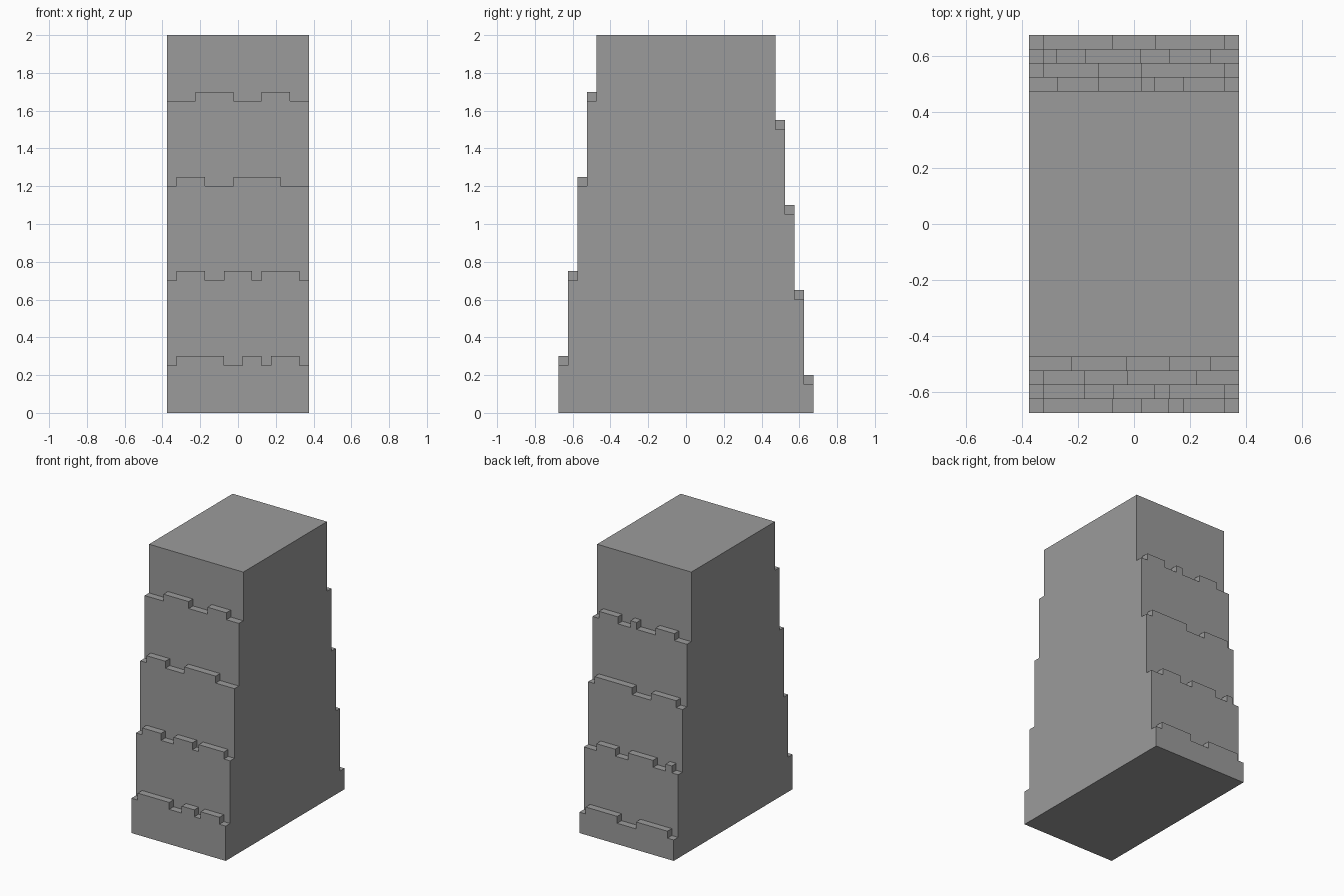
import bpy
import bmesh

cube = bpy.data.objects.get("Cube")
if cube:
    bpy.data.objects.remove(cube, do_unlink=True)

HALF_W = 0.375   # half width in x
CORE_Y = 0.475   # half depth of the top block
STEP = 0.05      # ledge depth and tooth height
HEIGHT = 2.0

# Layers from the outermost inwards: (ledge height, x ranges of raised teeth)
FRONT = [
    (0.25, [(-0.325, -0.075), (0.025, 0.125), (0.175, 0.325)]),
    (0.70, [(-0.325, -0.175), (-0.075, 0.075), (0.125, 0.325)]),
    (1.20, [(-0.325, -0.175), (-0.025, 0.225)]),
    (1.65, [(-0.225, -0.025), (0.125, 0.275)]),
]
BACK = [
    (0.15, [(-0.325, -0.075), (0.075, 0.325)]),
    (0.60, [(-0.325, -0.275), (-0.175, 0.025), (0.125, 0.275)]),
    (1.05, [(-0.325, -0.125), (0.025, 0.325)]),
    (1.50, [(-0.275, -0.125), (0.025, 0.075), (0.175, 0.325)]),
]


def toothed_edge(z, teeth):
    """Crenellated line across the wall as (x, z) points."""
    pts = [(-HALF_W, z)]
    for a, b in teeth:
        pts += [(a, z), (a, z + STEP), (b, z + STEP), (b, z)]
    return pts + [(HALF_W, z)]


def add_face(bm, pts):
    bm.faces.new([bm.verts.new(p) for p in pts])


def stepped_wall(bm, layers, side):
    """Wall faces and toothed ledges; returns the (y, z) silhouette."""
    lower = [(-HALF_W, 0), (HALF_W, 0)]
    outline = []
    edges = [toothed_edge(z, t) for z, t in layers]
    edges.append([(-HALF_W, HEIGHT), (HALF_W, HEIGHT)])
    for i, upper in enumerate(edges):
        y = side * (CORE_Y + STEP * (len(layers) - i))
        inner = y - side * STEP
        add_face(bm, [(x, y, z) for x, z in lower + upper[::-1]])
        if i < len(layers):
            for (xa, za), (xb, zb) in zip(upper, upper[1:]):
                add_face(bm, [(xa, y, za), (xb, y, zb),
                              (xb, inner, zb), (xa, inner, za)])
        outline += [(y, lower[0][1]), (y, upper[0][1])]
        lower = upper
    return outline


bm = bmesh.new()
front = stepped_wall(bm, FRONT, -1)
back = stepped_wall(bm, BACK, 1)

# Flat stepped sides
for x in (-HALF_W, HALF_W):
    add_face(bm, [(x, y, z) for y, z in front + back[::-1]])

# Top and underside
for z, y in ((HEIGHT, CORE_Y), (0, CORE_Y + STEP * len(FRONT))):
    add_face(bm, [(-HALF_W, -y, z), (HALF_W, -y, z),
                  (HALF_W, y, z), (-HALF_W, y, z)])

bmesh.ops.remove_doubles(bm, verts=bm.verts, dist=0.0001)
bmesh.ops.recalc_face_normals(bm, faces=bm.faces)
mesh = bpy.data.meshes.new("stepped_pillar")
bm.to_mesh(mesh)
bm.free()

# Plain stone grey
stone = bpy.data.materials.new("stone_grey")
stone.use_nodes = True
GREY = (0.33, 0.33, 0.33, 1.0)
stone.diffuse_color = GREY
stone.node_tree.nodes["Principled BSDF"].inputs["Base Color"].default_value = GREY
mesh.materials.append(stone)

pillar = bpy.data.objects.new("stepped_pillar", mesh)
bpy.context.collection.objects.link(pillar)
